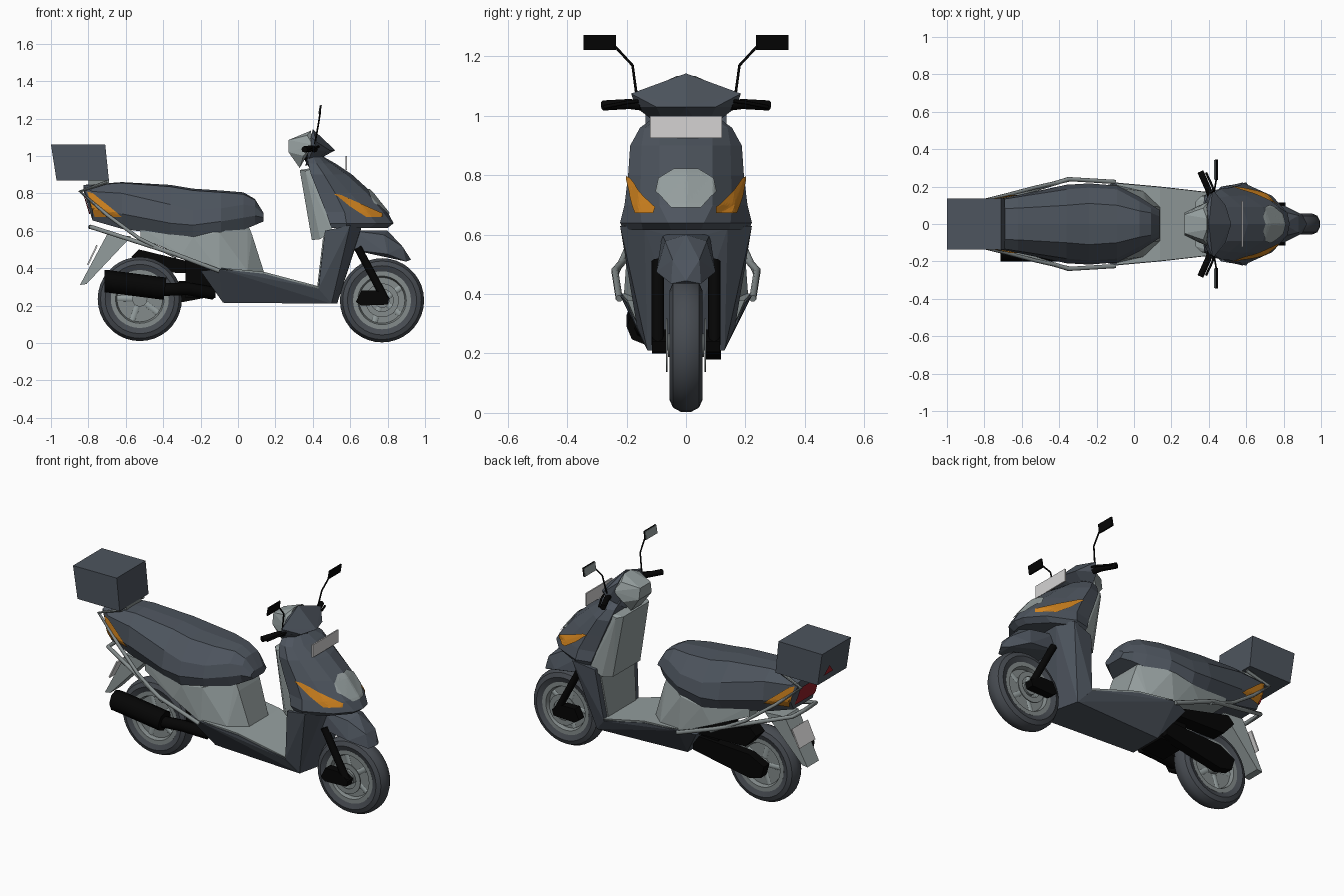
import bpy, bmesh, math
from mathutils import Vector
from mathutils.bvhtree import BVHTree

cube = bpy.data.objects.get("Cube")
if cube:
    bpy.data.objects.remove(cube, do_unlink=True)


def material(name, r, g, b):
    m = bpy.data.materials.new(name)
    m.use_nodes = True
    m.diffuse_color = (r, g, b, 1)
    m.node_tree.nodes["Principled BSDF"].inputs["Base Color"].default_value = (r, g, b, 1)
    return m


SLATE = material("slate paint", .075, .09, .112)
GREY = material("light grey plastic", .3, .345, .345)
METAL = material("grey metal", .23, .26, .26)
BLACK = material("black plastic", .0015, .0015, .0015)
RUBBER = material("tyre rubber", .062, .07, .082)
ORANGE = material("orange lens", .64, .23, .014)
RED = material("red lens", .3, .014, .022)
WHITE = material("plate white", .66, .65, .65)


def finish(name, bm, mat, smooth=False):
    bmesh.ops.recalc_face_normals(bm, faces=bm.faces)
    me = bpy.data.meshes.new(name)
    bm.to_mesh(me)
    bm.free()
    ob = bpy.data.objects.new(name, me)
    bpy.context.collection.objects.link(ob)
    me.materials.append(mat)
    if smooth:
        bpy.ops.object.select_all(action='DESELECT')
        ob.select_set(True)
        bpy.context.view_layer.objects.active = ob
        bpy.ops.object.shade_smooth_by_angle(angle=math.radians(35))
    return ob


def hull(name, pts, mat, mirror=True):
    """Faceted solid around points, mirrored across the centre plane."""
    bm = bmesh.new()
    for x, y, z in pts:
        for s in ((1, -1) if mirror and y else (1,)):
            bm.verts.new((x, y * s, z))
    res = bmesh.ops.convex_hull(bm, input=bm.verts)
    dead = {v for v in res["geom_interior"] + res["geom_unused"] if isinstance(v, bmesh.types.BMVert)}
    bmesh.ops.delete(bm, geom=list(dead), context='VERTS')
    bmesh.ops.dissolve_limit(bm, angle_limit=.02, verts=bm.verts, edges=bm.edges)
    return finish(name, bm, mat)


def slab(name, outline, y0, y1, mat):
    """Side outline of (x, z) points given thickness across the model."""
    hull(name, [(x, y, z) for y in (y0, y1) for x, z in outline], mat, False)


def loft(name, halves, mat):
    """Skin half sections given as 3D points, mirrored into rings."""
    bm = bmesh.new()
    rings = []
    for half in halves:
        ring = half + [(x, -y, z) for x, y, z in reversed(half) if y]
        rings.append([bm.verts.new(p) for p in ring])
    n = len(rings[0])
    for a, b in zip(rings, rings[1:]):
        for i in range(n):
            j = (i + 1) % n
            bm.faces.new((a[i], a[j], b[j], b[i]))
    bm.faces.new(rings[0])
    bm.faces.new(rings[-1])
    return finish(name, bm, mat)


def tube(name, pts, r, mat):
    cu = bpy.data.curves.new(name, 'CURVE')
    cu.dimensions = '3D'
    cu.bevel_depth, cu.bevel_resolution, cu.use_fill_caps = r, 2, True
    sp = cu.splines.new('POLY')
    sp.points.add(len(pts) - 1)
    for p, co in zip(sp.points, pts):
        p.co = (*co, 1)
    ob = bpy.data.objects.new(name, cu)
    bpy.context.collection.objects.link(ob)
    cu.materials.append(mat)
    bpy.ops.object.select_all(action='DESELECT')
    ob.select_set(True)
    bpy.context.view_layer.objects.active = ob
    bpy.ops.object.convert(target='MESH')
    bpy.ops.object.shade_smooth_by_angle(angle=math.radians(50))


def lathe(name, profile, cx, cz, mat):
    """Closed (radius, y) profile spun around the axle."""
    bm = bmesh.new()
    vs = [bm.verts.new((cx + r, y, cz)) for r, y in profile]
    es = [bm.edges.new((a, b)) for a, b in zip(vs, vs[1:] + vs[:1])]
    bmesh.ops.spin(bm, geom=vs + es, cent=(cx, 0, cz), axis=(0, 1, 0), angle=math.tau, steps=36)
    bmesh.ops.remove_doubles(bm, verts=bm.verts, dist=1e-4)
    return finish(name, bm, mat, True)


def lens(name, target, pts, direction, mat):
    """Thin panel draped on a body part along a direction."""
    src = bmesh.new()
    src.from_mesh(target.data)
    tree = BVHTree.FromBMesh(src)
    src.free()
    d = Vector(direction)
    bm = bmesh.new()
    bm.faces.new([bm.verts.new(p) for p in pts])
    bmesh.ops.triangulate(bm, faces=bm.faces)
    bmesh.ops.subdivide_edges(bm, edges=bm.edges, cuts=9, use_grid_fill=True)
    miss = []
    for v in bm.verts:
        hit, normal, _, _ = tree.ray_cast(v.co - d * 2, d)
        if hit:
            v.co = hit - d * .003 + normal * .004 * (-1 if normal.dot(d) > 0 else 1)
        else:
            miss.append(v)
    bmesh.ops.delete(bm, geom=miss, context='VERTS')
    ob = finish(name, bm, mat)
    if sum(p.normal.dot(d) for p in ob.data.polygons) > 0:
        ob.data.flip_normals()


# Wheels
for label, cx, cz in (("front", .77, .228), ("rear", -.525, .235)):
    w = .055
    lathe(label + "_tyre", [(.15, -w * .75), (.185, -w), (.21, -w * .8), (.225, -w * .3),
                            (.225, w * .3), (.21, w * .8), (.185, w), (.15, w * .75)], cx, cz, RUBBER)
    lathe(label + "_rim", [(.155, -w * .8), (.13, -w * .8), (.122, -w * .4), (.122, w * .4),
                           (.13, w * .8), (.155, w * .8)], cx, cz, METAL)
    lathe(label + "_wheel_disc", [(0, -.02), (.125, -.02), (.125, .02), (0, .02)], cx, cz, METAL)
    lathe(label + "_hub", [(0, -.06), (.04, -.06), (.04, .06), (0, .06)], cx, cz, METAL)
    for i in range(5):
        a = math.tau * i / 5 + .6
        tube(f"{label}_spoke_{i}", [(cx, 0, cz), (cx + .13 * math.cos(a), 0, cz + .13 * math.sin(a))], .026, GREY)

# Tail and seat body
section_rows = [
    (-.825, .845, [(.075, .843), (.105, .835), (.105, .822), (.08, .812)]),
    (-.778, .848, [(.08, .845), (.12, .81), (.125, .72), (.09, .655)]),
    (-.62, .86, [(.085, .855), (.145, .80), (.155, .69), (.115, .61)]),
    (-.36, .845, [(.10, .835), (.185, .74), (.21, .64), (.17, .575)]),
    (-.24, .825, [(.11, .815), (.195, .71), (.217, .63), (.19, .555)]),
    (-.09, .815, [(.10, .805), (.185, .72), (.205, .65), (.18, .58)]),
    (.03, .805, [(.07, .795), (.12, .74), (.145, .67), (.12, .605)]),
    (.09, .77, [(.06, .765), (.085, .73), (.105, .68), (.09, .63)]),
    (.137, .695, [(.04, .695), (.065, .685), (.075, .67), (.05, .65)])]
seat = loft("seat_body", [[(x, 0, top)] + [(x, y, z) for y, z in row] for x, top, row in section_rows], SLATE)
hull("under_seat_panel", [(-.52, .14, .62), (-.24, .195, .565), (-.1, .195, .59), (.05, .1, .64),
                          (.075, .1, .58), (.14, .09, .375), (.05, .175, .385), (-.1, .21, .385),
                          (-.3, .19, .47), (-.52, .14, .56)], GREY)

# Floor and belly
hull("belly_fairing", [(-.1, .222, .395), (.14, .2, .37), (.43, .167, .29), (.5, .13, .21),
                       (-.08, .1, .215), (-.2, .19, .385)], SLATE)
hull("footboard", [(-.09, .2, .39), (-.09, .218, .402), (.14, .19, .368), (.14, .198, .38),
                   (.45, .155, .285), (.45, .163, .298)], GREY)

# Leg shield and front panel
hull("leg_shield", [(.465, .2, .6), (.6, .222, .63), (.66, .14, .62), (.65, 0, .58), (.53, 0, .21),
                    (.5, .13, .21), (.43, .165, .29), (.42, .12, .22)], SLATE)
hull("inner_shield", [(.33, .12, .925), (.36, .15, .92), (.395, .13, .55), (.44, .17, .555),
                      (.5, .19, .6), (.5, .18, .7), (.43, .15, .94)], GREY)
hull("inner_leg_panel", [(.422, .13, .29), (.455, .16, .57), (.46, .14, .29), (.48, .16, .57)], GREY)
front_rows = [
    (.615, [.80, (.79, .05), (.70, .145), (.58, .21), (.50, .19)]),
    (.64, [.832, (.82, .06), (.74, .15), (.58, .222), (.49, .2)]),
    (.70, [.80, (.775, .09), (.69, .155), (.57, .207), (.47, .185)]),
    (.80, [.72, (.69, .09), (.60, .152), (.52, .195), (.43, .18)]),
    (.90, [.61, (.58, .09), (.51, .15), (.46, .188), (.39, .17)]),
    (.96, [.52, (.50, .09), (.46, .14), (.42, .155), (.375, .14)]),
    (1.0, [.45, (.445, .05), (.43, .08), (.40, .1), (.37, .09)])]
panel = loft("front_panel", [[(r[0], 0, z)] + [(x, y, z) for x, y in r[1:]] + [(r[-1][0], 0, z)]
                             for z, r in front_rows], SLATE)
lamp = [(.05, .69), (.10, .745), (.09, .79), (.04, .82)]
lens("headlight", panel, [(0, y, z) for y, z in lamp] + [(0, -y, z) for y, z in reversed(lamp)],
     (-1, 0, 0), GREY)
hull("front_plate", [(.575, .122, .925), (.583, .122, .925), (.575, .122, 1), (.583, .122, 1)], WHITE)

# Front mudguard and steering column
hull("front_mudguard", [(.6, .09, .5), (.62, .08, .6), (.78, .07, .578), (.8, 0, .6), (.88, .045, .515),
                        (.925, 0, .445), (.9, .05, .435), (.8, .1, .475)], SLATE)
tube("steering_column", [(.46, 0, .9), (.39, 0, 1.02)], .05, BLACK)

# Handlebar cover
hull("handlebar_cover", [(.40, 0, 1.143), (.52, 0, 1.03), (.49, .1, 1.03), (.42, .185, 1.075),
                         (.40, .17, 1.03), (.36, .06, .945), (.39, .09, 1.1)], SLATE)
hull("instrument_housing", [(.27, .05, 1.085), (.27, .06, 1.02), (.33, .05, .935), (.37, .085, 1.11),
                            (.39, .03, 1.135), (.35, .1, 1.0), (.40, .12, 1.06)], GREY)

# Rear mudguard flap and plate
hull("rear_mudguard", [(-.70, .065, .58), (-.57, .065, .57), (-.845, .055, .31), (-.81, .055, .315),
                       (-.66, .06, .5)], GREY)
hull("rear_plate", [(-.807, .075, .42), (-.80, .075, .415), (-.757, .075, .525), (-.75, .075, .52)], WHITE)
lens("tail_light", seat, [(0, -.1, .69), (0, .1, .69), (0, .09, .80), (0, -.09, .80)], (1, 0, 0), RED)

# Top box with a small triangular reflector
top_box = hull("top_box", [(-1, .137, 1.06), (-.71, .137, 1.062), (-.69, .137, .868), (-.97, .137, .868)], SLATE)
lens("box_reflector", top_box, [(0, .1, .915), (0, .01, .915), (0, .055, .965)], (1, 0, 0), RED)
hull("box_bracket", [(x, .07, z) for x in (-.8, -.69) for z in (.83, .87)], METAL)

# Engine, gear case and exhaust
hull("engine_block", [(-.28, .1, .45), (-.12, .1, .38), (-.12, .08, .24), (-.28, .09, .24)], BLACK)
slab("gear_case", [(-.6, .27), (-.58, .2), (-.5, .18), (-.13, .25), (-.13, .34), (-.5, .32)], .065, .118, BLACK)
slab("air_box", [(-.57, .46), (-.53, .5), (-.2, .42), (-.15, .37), (-.5, .38)], .065, .15, BLACK)
tube("silencer", [(-.715, -.14, .33), (-.70, -.14, .33), (-.39, -.14, .29)], .06, BLACK)
tube("exhaust_pipe", [(-.4, -.14, .285), (-.27, -.13, .29), (-.13, -.09, .265)], .034, BLACK)

# Paired parts
for s, side in ((1, "left"), (-1, "right")):
    def flip(pts):
        return [(x, y * s, z) for x, y, z in pts]
    lens(side + "_front_indicator", panel, [(.515, 0, .797), (.55, 0, .79), (.77, 0, .692), (.77, 0, .672),
                                            (.685, 0, .672), (.595, 0, .73)], (0, -s, 0), ORANGE)
    lens(side + "_rear_indicator", seat, [(-.805, 0, .81), (-.775, 0, .80), (-.62, 0, .675),
                                          (-.765, 0, .675), (-.785, 0, .735)], (0, -s, 0), ORANGE)
    tube(side + "_fork", flip([(.64, .095, .51), (.79, .095, .23)]), .021, BLACK)
    slab(side + "_fork_foot", [(.63, .22), (.66, .28), (.74, .28), (.81, .24), (.8, .205), (.66, .2)],
         .065 * s, .115 * s, BLACK)
    lathe(side + "_brake_disc", [(.06, .062 * s), (.09, .062 * s), (.09, .068 * s), (.06, .068 * s)],
          .77, .228, METAL)
    tube(side + "_grip", flip([(.41, .15, 1.035), (.395, .19, 1.04), (.355, .28, 1.035)]), .017, BLACK)
    tube(side + "_brake_lever", flip([(.43, .16, 1.05), (.42, .2, 1.045), (.385, .275, 1.03)]), .006, BLACK)
    tube(side + "_mirror_stalk", flip([(.41, .165, 1.06), (.43, .18, 1.17), (.44, .24, 1.235)]), .0045, BLACK)
    slab(side + "_mirror", [(.432, 1.222), (.44, 1.222), (.44, 1.272), (.448, 1.272)], .235 * s, .345 * s, BLACK)
    slab(side + "_mirror_glass", [(.429, 1.224), (.432, 1.224), (.437, 1.27), (.44, 1.27)],
         .237 * s, .343 * s, GREY)
    tube(side + "_upper_rail", flip([(-.7, .1, .86), (-.845, .115, .81), (-.7, .15, .685), (-.53, .195, .56),
                                     (-.33, .24, .46)]), .010, METAL)
    tube(side + "_lower_rail", flip([(-.79, 0, .62), (-.785, .11, .62), (-.63, .155, .57), (-.35, .24, .48),
                                     (-.1, .225, .385)]), .012, METAL)
